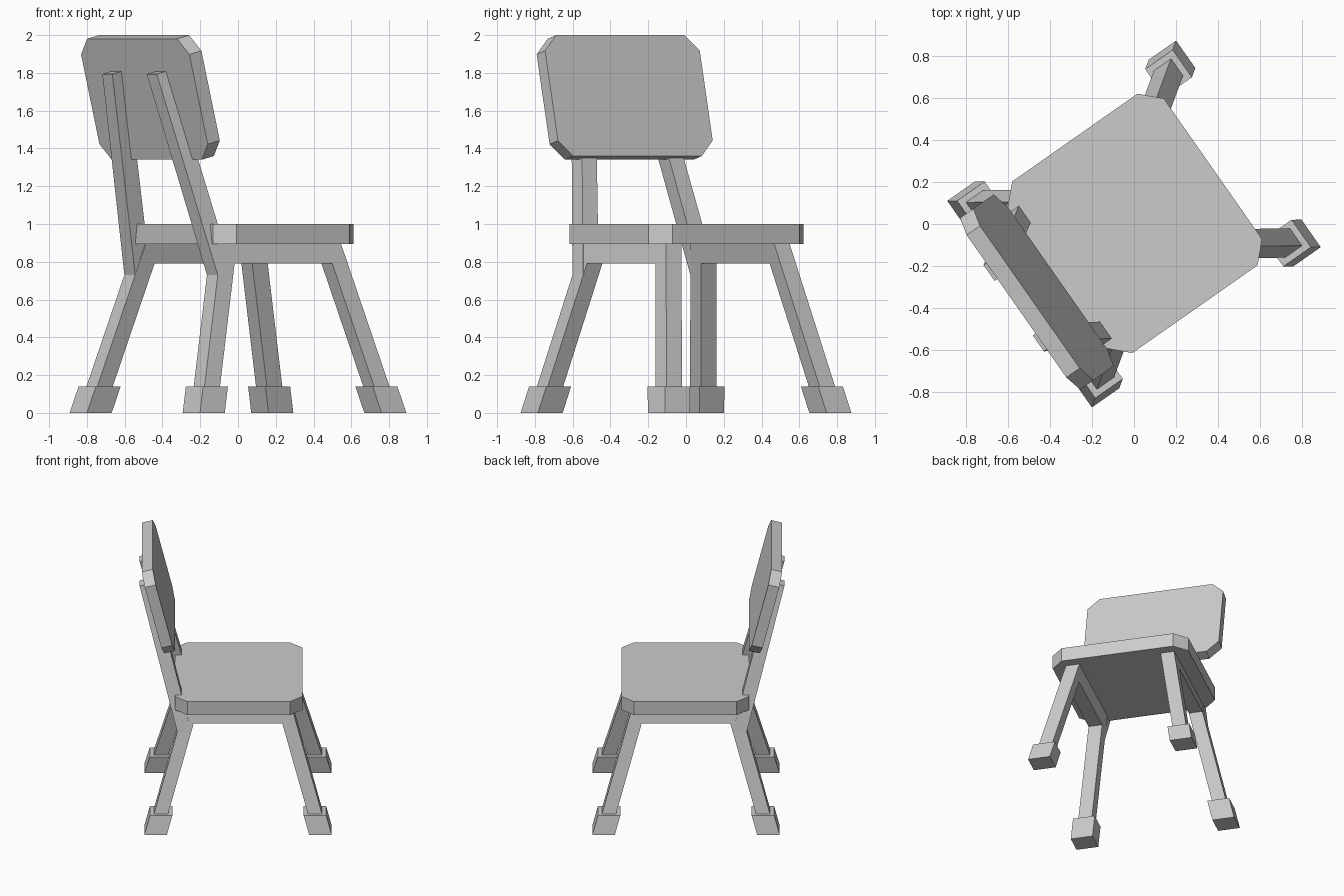
import bpy
import bmesh
from math import radians, atan
from mathutils import Matrix, Vector

cube = bpy.data.objects.get("Cube")
if cube:
    bpy.data.objects.remove(cube, do_unlink=True)

grey = bpy.data.materials.new("plain grey")
grey.use_nodes = True
COLOUR = (0.6, 0.6, 0.6, 1)
grey.diffuse_color = COLOUR
grey.node_tree.nodes["Principled BSDF"].inputs["Base Color"].default_value = COLOUR

# The chair is built facing +x, then turned about z
TURN = Matrix.Rotation(radians(35), 4, 'Z')


def loft(name, bottom, top, place=Matrix.Identity(4)):
    """Solid between two matching outlines."""
    bm = bmesh.new()
    a = [bm.verts.new(p) for p in bottom]
    b = [bm.verts.new(p) for p in top]
    n = len(a)
    bm.faces.new(a[::-1])
    bm.faces.new(b)
    for i in range(n):
        j = (i + 1) % n
        bm.faces.new((a[i], a[j], b[j], b[i]))
    bmesh.ops.recalc_face_normals(bm, faces=bm.faces)
    mesh = bpy.data.meshes.new(name)
    bm.to_mesh(mesh)
    bm.free()
    mesh.materials.append(grey)
    obj = bpy.data.objects.new(name, mesh)
    obj.matrix_world = TURN @ place
    bpy.context.collection.objects.link(obj)


def rect(centre, hx, hy, tilt=0):
    """Rectangle outline, optionally rising towards +x."""
    return [centre + Vector((sx * hx, sy * hy, sx * hx * tilt))
            for sx, sy in ((-1, -1), (1, -1), (1, 1), (-1, 1))]


def clipped_panel(name, hx, hy, thick, cut, place):
    """Slab with its four corners cut off."""
    pts = [(hx, cut - hy), (hx, hy - cut), (hx - cut, hy), (cut - hx, hy),
           (-hx, hy - cut), (-hx, cut - hy), (cut - hx, -hy), (hx - cut, -hy)]
    loft(name, [Vector((x, y, -thick / 2)) for x, y in pts],
         [Vector((x, y, thick / 2)) for x, y in pts], place)


def leg_at(end, side, z):
    """Centre of a splayed leg at height z."""
    return Vector((end * (0.587 - 0.28 * z), side * (0.522 - 0.193 * z), z))


# Seat and tilted backrest
clipped_panel("seat", 0.455, 0.5, 0.105, 0.09, Matrix.Translation((0.005, 0, 0.9475)))
lean = atan(0.25)
clipped_panel("backrest", 0.33, 0.5, 0.08, 0.085,
              Matrix.Translation((-0.566, 0, 1.67))
              @ Matrix.Rotation(radians(90) - lean, 4, 'Y')
              @ Matrix.Rotation(radians(180), 4, 'Z'))

for side, side_name in ((1, "left"), (-1, "right")):
    # Splayed legs with block feet
    for end, end_name in ((1, "front"), (-1, "rear")):
        tag = end_name + "_" + side_name
        loft(tag + "_leg", rect(leg_at(end, side, 0.1), 0.05, 0.05),
             rect(leg_at(end, side, 0.9), 0.05, 0.05))
        loft(tag + "_foot", rect(leg_at(end, side, 0), 0.08, 0.08),
             rect(leg_at(end, side, 0.14), 0.08, 0.08))

    # Rail joining the front and rear leg
    low, high = leg_at(1, side, 0.79), leg_at(1, side, 0.9)
    loft(side_name + "_rail",
         rect(Vector((0, low.y, low.z)), low.x - 0.05, 0.05),
         rect(Vector((0, high.y, high.z)), high.x - 0.05, 0.05))

    # Post rising from the rear leg to carry the backrest
    loft(side_name + "_back_post", rect(leg_at(-1, side, 0.73), 0.05, 0.05),
         rect(Vector((-0.655, side * 0.205, 1.805)), 0.046, 0.046, 0.25))
